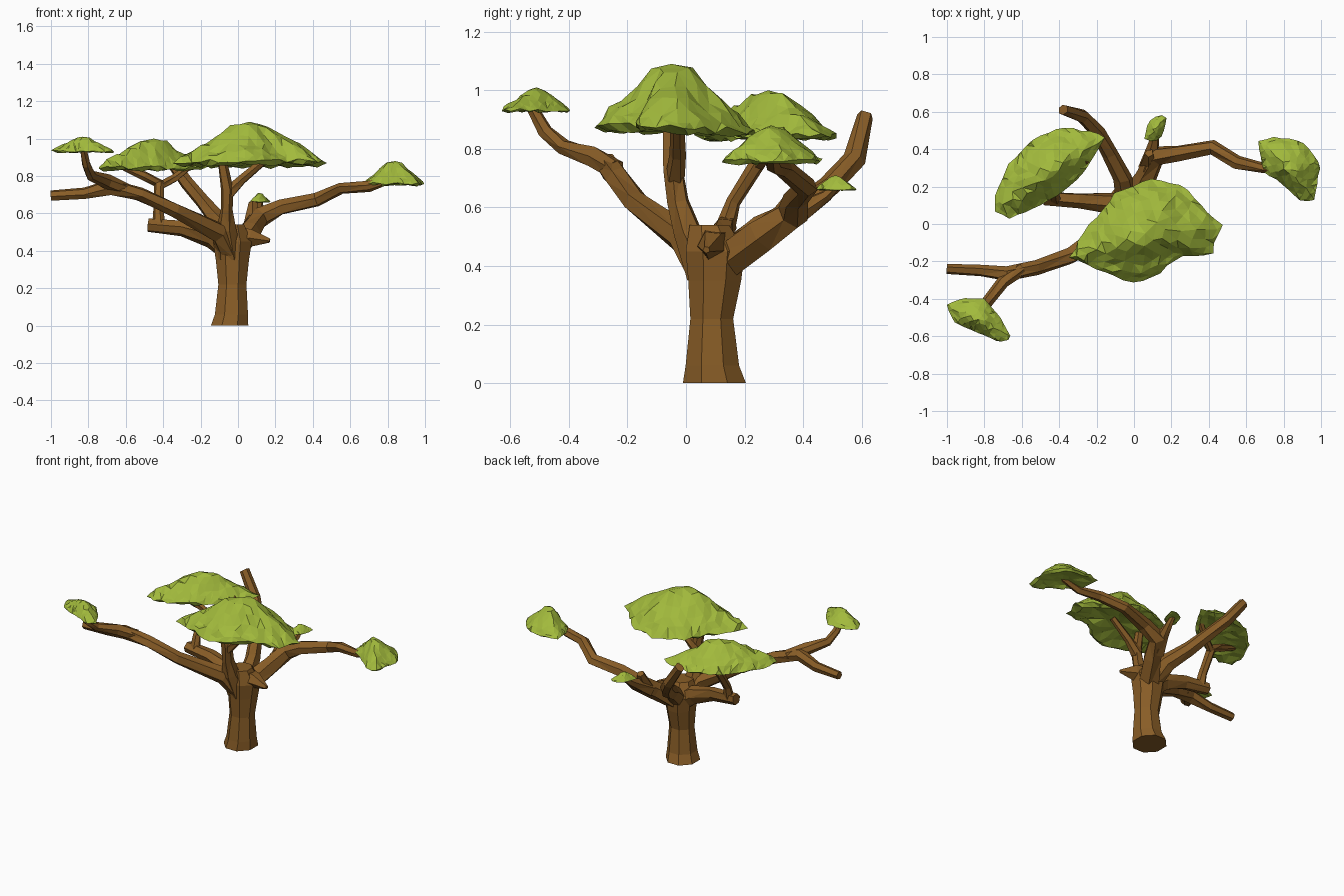
import bpy, bmesh, math, random
from mathutils import Vector
from mathutils.geometry import delaunay_2d_cdt

if "Cube" in bpy.data.objects:
    bpy.data.objects.remove(bpy.data.objects["Cube"])

random.seed(7)


def material(name, rgb):
    m = bpy.data.materials.new(name)
    m.diffuse_color = (*rgb, 1)
    m.use_nodes = True
    m.node_tree.nodes["Principled BSDF"].inputs["Base Color"].default_value = m.diffuse_color
    return m


BARK = material("bark", (0.25, 0.11, 0.02))
LEAF = material("leaf", (0.36, 0.49, 0.045))


def finish(name, bm, mat):
    bmesh.ops.recalc_face_normals(bm, faces=bm.faces)
    me = bpy.data.meshes.new(name)
    bm.to_mesh(me)
    bm.free()
    me.materials.append(mat)
    ob = bpy.data.objects.new(name, me)
    bpy.context.collection.objects.link(ob)
    return ob


def bridge(bm, a, b):
    n = len(a)
    for i in range(n):
        j = (i + 1) % n
        bm.faces.new((a[i], a[j], b[j], b[i]))


def limb(name, path, sides=6, jitter=0.16):
    """Faceted tapering tube through (x, y, z, radius) points."""
    bm = bmesh.new()
    pts = [Vector(p[:3]) for p in path]
    rings, side = [], None
    for i, p in enumerate(pts):
        t = (pts[min(i + 1, len(pts) - 1)] - pts[max(i - 1, 0)]).normalized()
        if side is None:
            side = t.orthogonal()
        side = (side - t * side.dot(t)).normalized()
        up = t.cross(side)
        ring = []
        for k in range(sides):
            a = math.tau * k / sides
            r = path[i][3] * random.uniform(1 - jitter, 1 + jitter)
            ring.append(bm.verts.new(p + side * math.cos(a) * r + up * math.sin(a) * r))
        rings.append(ring)
    for a, b in zip(rings, rings[1:]):
        bridge(bm, a, b)
    bm.faces.new(rings[0])
    bm.faces.new(rings[-1])
    bmesh.ops.triangulate(bm, faces=bm.faces)
    return finish(name, bm, BARK)


def resample(pts, count, phase=0.0):
    n = len(pts)
    lens = [(pts[(i + 1) % n] - pts[i]).length for i in range(n)]
    out = []
    for k in range(count):
        d, i = sum(lens) * (k + phase) / count, 0
        while d > lens[i] and i < n - 1:
            d -= lens[i]
            i += 1
        out.append(pts[i].lerp(pts[(i + 1) % n], d / lens[i]))
    return out


# (outline scale, height fraction) of the leaf domes
CROWN = [(0.93, 0.21), (0.82, 0.33), (0.66, 0.49), (0.47, 0.70), (0.26, 0.91)]
UNDERSIDE = [(0.9, 0.04), (0.65, 0.10), (0.3, 0.16)]


def canopy(name, outline, peak, z_edge, segs, tilt=0.0):
    """Irregular leaf dome: faceted crown over a shallow hollow underside."""
    bm = bmesh.new()
    pts = [Vector(p) for p in outline]
    mid = sum(resample(pts, segs), Vector((0, 0))) / segs
    top, h = Vector(peak), peak[2] - z_edge
    rim2d = [q + (q - mid) * random.uniform(-0.03, 0.02) for q in resample(pts, segs)]
    rim = [bm.verts.new((q.x, q.y, z_edge + h * random.uniform(0.05, 0.17) + tilt * (q.y - mid.y)))
           for q in rim2d]
    for profile, end, f_end in ((CROWN, top.xy, 1.0), (UNDERSIDE, mid, 0.18)):
        flat, verts = list(rim2d), list(rim)
        for s, f in profile:
            c = mid.lerp(end, 1 - s)
            for q in resample(pts, max(5, round(segs * s)), random.random()):
                p = c + (q - c) * s * random.uniform(0.95, 1.02)
                z = z_edge + h * (f + random.uniform(-0.05, 0.05)) + tilt * (p.y - mid.y) * s
                flat.append(p)
                verts.append(bm.verts.new((p.x, p.y, z)))
        flat.append(end.copy())
        verts.append(bm.verts.new((end.x, end.y, z_edge + h * f_end)))
        edges = [(i, (i + 1) % segs) for i in range(segs)]
        _, _, tris, origin, _, _ = delaunay_2d_cdt(flat, edges, [], 1, 1e-6)
        for t in tris:
            bm.faces.new([verts[origin[i][0]] for i in t])
    return finish(name, bm, LEAF)


# Trunk: rings of (x, y, z, radius x, radius y)
bm = bmesh.new()
rings = []
for x, y, z, rx, ry in [(-.045, .097, 0, .104, .112), (-.035, .09, .06, .092, .095),
                        (-.03, .088, .22, .078, .076), (-.03, .098, .35, .092, .094),
                        (-.03, .10, .45, .108, .105), (-.03, .08, .54, .065, .07)]:
    rings.append([bm.verts.new((x + rx * math.cos(math.tau * (k + .5) / 8) * 1.04,
                                y + ry * math.sin(math.tau * (k + .5) / 8) * 1.04, z))
                  for k in range(8)])
for a, b in zip(rings, rings[1:]):
    bridge(bm, a, b)
bm.faces.new(rings[0])
bm.faces.new(rings[-1])
finish("trunk", bm, BARK)

# Front left limb, its broken end and the twig to the small canopy
limb("front_left_limb", [(-.04, .07, .38, .07), (-.1, -.01, .5, .062), (-.34, -.17, .615, .042),
                         (-.52, -.23, .70, .04), (-.68, -.265, .745, .045),
                         (-.82, -.25, .705, .034), (-1, -.24, .695, .028)])
limb("front_left_twig", [(-.6, -.24, .73, .035), (-.70, -.31, .77, .036), (-.785, -.42, .805, .03),
                         (-.81, -.48, .86, .024), (-.83, -.53, .95, .018)])

# Left limb rising to the left canopy
limb("left_limb", [(-.03, .1, .40, .07), (-.14, .115, .475, .06), (-.3, .125, .52, .045),
                   (-.48, .14, .535, .036)])
limb("left_riser", [(-.42, .13, .53, .036), (-.425, .16, .62, .028), (-.42, .25, .76, .028),
                    (-.5, .235, .80, .023), (-.64, .22, .86, .018)])
limb("left_twig", [(-.43, .24, .74, .026), (-.34, .29, .79, .023), (-.25, .34, .86, .018)])

# Back limb with a bare tip
limb("back_limb", [(-.03, .11, .40, .07), (-.06, .25, .525, .052), (-.125, .38, .59, .044),
                   (-.19, .49, .67, .04), (-.27, .575, .765, .036), (-.38, .61, .91, .031)])

# Right limb, its small twig and a stump
limb("right_limb", [(-.02, .11, .40, .075), (.06, .26, .51, .058), (.12, .36, .58, .056),
                    (.23, .375, .63, .042), (.42, .41, .67, .038), (.55, .33, .735, .033),
                    (.70, .295, .745, .028), (.84, .29, .79, .02)])
limb("back_twig", [(.07, .30, .53, .05), (.1, .41, .595, .036), (.115, .48, .64, .022),
                   (.115, .52, .68, .014)])
limb("bud_stump", [(.08, .32, .55, .05), (.08, .38, .655, .024)], 5)
limb("right_stump", [(-.02, .1, .47, .07), (.07, .085, .475, .05), (.17, .07, .455, .012)], 5)

# Centre limb forking below the main canopy
limb("centre_limb", [(-.045, .07, .38, .075), (-.06, .0, .52, .05), (-.06, -.03, .62, .037),
                     (-.055, -.04, .73, .035), (-.085, -.05, .89, .027)])
limb("centre_twig", [(-.055, -.035, .71, .035), (.02, -.03, .78, .028), (.15, -.03, .89, .023)])

# Leaf domes
canopy("main_canopy", [(-.35, -.18), (-.25, -.02), (-.1, .17), (.07, .24), (.25, .215),
                       (.36, .1), (.475, 0), (.415, -.165), (.24, -.175), (.13, -.27),
                       (.02, -.32), (-.13, -.275)], (.06, -.05, 1.09), .845, 40, -.05)
canopy("left_canopy", [(-.75, .06), (-.67, .025), (-.4, .15), (-.26, .28), (-.155, .465),
                       (-.23, .495), (-.385, .52), (-.55, .45), (-.67, .32), (-.735, .18)],
       (-.45, .28, 1.0), .825, 36)
canopy("right_canopy", [(.665, .445), (.75, .465), (.9, .445), (1, .32), (.96, .12),
                        (.885, .125), (.78, .225), (.685, .28)], (.84, .29, .88), .745, 26)
canopy("front_left_canopy", [(-1.005, -.43), (-.9, -.395), (-.8, -.4), (-.715, -.495),
                             (-.655, -.61), (-.715, -.635), (-.85, -.575), (-.965, -.525)],
       (-.83, -.51, 1.01), .923, 26)
canopy("tiny_canopy", [(.055, .455), (.11, .435), (.155, .475), (.177, .575), (.13, .585),
                       (.075, .545)], (.115, .51, .71), .655, 12)
